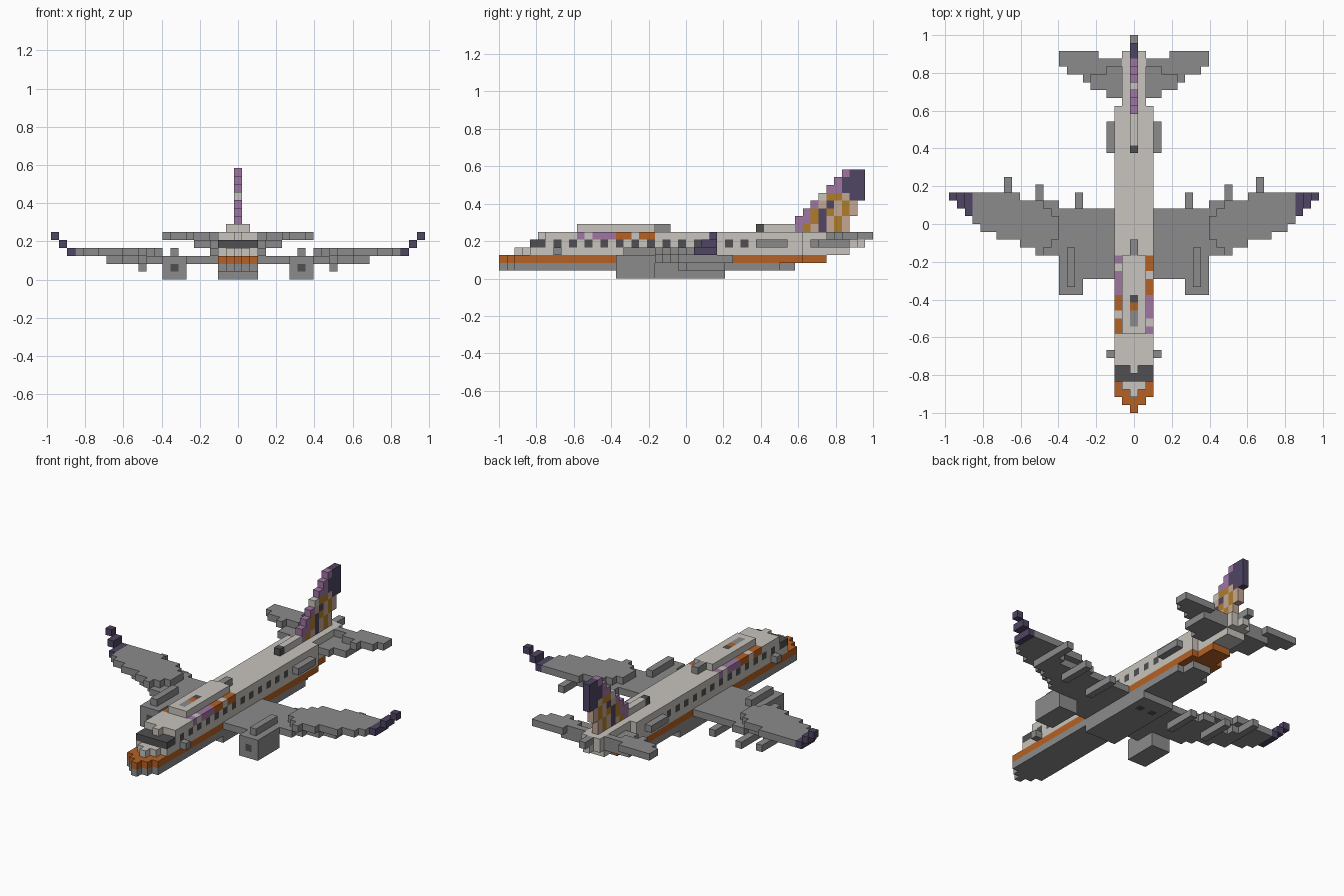
import bpy
from mathutils import Vector

UNIT = 1 / 24  # edge of one cube
COLOURS = {
    "light": ("light_hull", (0.58, 0.55, 0.51)),
    "grey": ("mid_grey", (0.26, 0.26, 0.26)),
    "dark": ("dark_glass", (0.08, 0.08, 0.085)),
    "orange": ("orange", (0.46, 0.12, 0.018)),
    "purple": ("dark_purple", (0.08, 0.058, 0.125)),
    "pink": ("mauve", (0.35, 0.18, 0.36)),
    "tan": ("tan", (0.56, 0.39, 0.30)),
    "mustard": ("mustard", (0.43, 0.205, 0.023)),
}
LETTERS = {"L": "light", "K": "pink", "P": "purple", "T": "tan", "M": "mustard"}

cube = bpy.data.objects.get("Cube")
if cube:
    bpy.data.objects.remove(cube, do_unlink=True)

materials = {}
for key, (name, rgb) in COLOURS.items():
    mat = bpy.data.materials.new(name)
    mat.use_nodes = True
    mat.diffuse_color = (*rgb, 1)
    node = next(n for n in mat.node_tree.nodes if n.type == "BSDF_PRINCIPLED")
    node.inputs["Base Color"].default_value = (*rgb, 1)
    materials[key] = mat

cells = {}  # grid position -> (part, colour)


def block(part, colour, xs, ys, zs):
    """Fill a box of cubes; each range is start, end (end excluded)."""
    for x in range(*xs):
        for y in range(*ys):
            for z in range(*zs):
                cells[x, y, z] = (part, colour)


def wide(part, colour, half, ys, z):
    """One layer centred on the middle, reaching half cubes to each side."""
    block(part, colour, (-half, half + 1), ys, (z, z + 1))


def pair(part, colour, xs, ys, zs):
    """The same box on both sides."""
    block("left_" + part, colour, xs, ys, zs)
    block("right_" + part, colour, (1 - xs[1], 1 - xs[0]), ys, zs)


def paint(colour, x, ys, z):
    """Recolour cubes that are already there."""
    for y in range(*ys):
        if (x, y, z) in cells:
            cells[x, y, z] = (cells[x, y, z][0], colour)


# Fuselage layers: z, colour, nose start, end of full width, end of narrow part
for z, colour, nose, full, end in [
        (1, "grey", 0, 36, 38), (2, "orange", 0, 39, 42), (3, "light", 2, 39, 45),
        (4, "light", 4, 39, 46), (5, "light", 6, 39, 46)]:
    taper = 1 if z < 4 else 0
    wide("fuselage", colour, 0, (nose, end), z)
    wide("fuselage", colour, 1, (nose + taper, end), z)
    wide("fuselage", colour, 2, (nose + 2 * taper, full), z)
wide("fuselage", "light", 0, (5, 6), 5)
wide("tail_cone", "light", 0, (46, 47), 4)
wide("tail_cone", "grey", 0, (46, 48), 5)

# Belly fairing with two dark lamps
wide("belly_fairing", "grey", 2, (17, 29), 0)
for x in (-1, 1):
    paint("dark", x, (26, 27), 0)

# Roof hump with its centre details
wide("roof_hump", "light", 1, (10, 20), 6)
wide("roof_hump", "grey", 0, (20, 22), 6)
paint("grey", 0, (11, 13), 6)
paint("orange", 0, (13, 14), 6)
paint("dark", 0, (14, 15), 6)

# Windscreen and cabin windows
wide("fuselage", "dark", 2, (4, 6), 4)
for y in range(7, 33, 2):
    for x in (-2, 2):
        paint("dark", x, (y, y + 1), 4)

# Roof edge stripes, turned end for end on the other side
for colour, start, end in [("pink", 10, 11), ("pink", 12, 15),
                           ("orange", 15, 17), ("orange", 18, 20)]:
    paint(colour, 2, (start, end), 5)
for colour, start, end in [("orange", 10, 12), ("orange", 13, 15),
                           ("pink", 15, 18), ("pink", 19, 20)]:
    paint(colour, -2, (start, end), 5)

# Nose probes and rear side pods
pair("nose_probe", "grey", (3, 4), (7, 8), (3, 4))
pair("rear_pod", "grey", (3, 4), (33, 37), (4, 5))

# Inner wing, then the raised outer wing in swept strips
pair("wing", "grey", (3, 10), (17, 26), (2, 3))
pair("wing", "grey", (10, 12), (20, 27), (2, 3))
pair("wing", "grey", (10, 11), (22, 25), (3, 4))
pair("wing", "grey", (11, 12), (21, 26), (3, 4))
for start, end, front, back in [(12, 13, 20, 27), (13, 15, 21, 27), (15, 18, 22, 28),
                                (18, 20, 23, 28), (20, 21, 24, 28)]:
    pair("wing", "grey", (start, end), (front, back), (3, 4))
    if start < 18:
        pair("wing", "grey", (start, min(end, 17)), (front + 1, back - 1), (2, 3))

# Stepped wing tips
for step in range(3):
    pair("wing_tip", "purple", (21 + step, 22 + step), (25 + step, 28), (3 + step, 4 + step))

# Flap fairings behind the wing
for x, y, z in [(7, 28, 1), (12, 29, 1), (16, 30, 2)]:
    pair("flap_fairing", "grey", (x, x + 1), (y - 5, y), (z, z + 1))

# Engines with pylons and dark intakes
pair("engine", "grey", (7, 10), (15, 20), (0, 2))
pair("engine", "grey", (7, 10), (15, 17), (2, 3))
pair("engine_pylon", "grey", (8, 9), (16, 21), (2, 4))
for x in (-8, 8):
    paint("dark", x, (15, 16), 1)

# Tailplane: lower root layer and upper layer
for start, end, front, back in [(2, 4, 40, 45), (4, 6, 41, 45)]:
    pair("tailplane", "grey", (start, end), (front, back), (4, 5))
for start, end, front, back in [(2, 4, 44, 45), (4, 5, 43, 45), (5, 6, 43, 46),
                                (6, 7, 42, 46), (7, 9, 43, 46), (9, 10, 44, 46)]:
    pair("tailplane", "grey", (start, end), (front, back), (5, 6))

# Spine ridge and patterned fin, one row of letters for each layer
wide("spine_ridge", "light", 0, (34, 37), 6)
wide("spine_ridge", "dark", 0, (33, 34), 6)
rows = ["LKMTPTMT", "KKMPTMT", "KMPMTMT", "KTPTMT",
        "LMMTPP", "KKPPP", "KPPP", "KPP"]
for n, row in enumerate(rows):
    for i, letter in enumerate(row):
        wide("fin", LETTERS[letter], 0, (37 + n + i, 38 + n + i), 6 + n)


def build(part):
    """Make one mesh from the exposed cube faces of a part."""
    verts, faces, slots, index = [], [], [], {}
    keys = sorted({c for p, c in cells.values() if p == part})
    for cell, (owner, colour) in cells.items():
        if owner != part:
            continue
        for axis in range(3):
            for side in (0, 1):
                near = list(cell)
                near[axis] += 2 * side - 1
                if tuple(near) in cells:
                    continue
                a, b = (axis + 1) % 3, (axis + 2) % 3
                face = []
                for da, db in ((0, 0), (1, 0), (1, 1), (0, 1)):
                    corner = list(cell)
                    corner[axis] += side
                    corner[a] += da
                    corner[b] += db
                    corner = tuple(corner)
                    if corner not in index:
                        index[corner] = len(verts)
                        verts.append((Vector(corner) - Vector((0.5, 24, 0))) * UNIT)
                    face.append(index[corner])
                faces.append(face if side else face[::-1])
                slots.append(keys.index(colour))
    mesh = bpy.data.meshes.new(part)
    mesh.from_pydata(verts, [], faces)
    for key in keys:
        mesh.materials.append(materials[key])
    for poly, slot in zip(mesh.polygons, slots):
        poly.material_index = slot
    mesh.update()
    bpy.context.scene.collection.objects.link(bpy.data.objects.new(part, mesh))


for part in sorted({p for p, c in cells.values()}):
    build(part)
